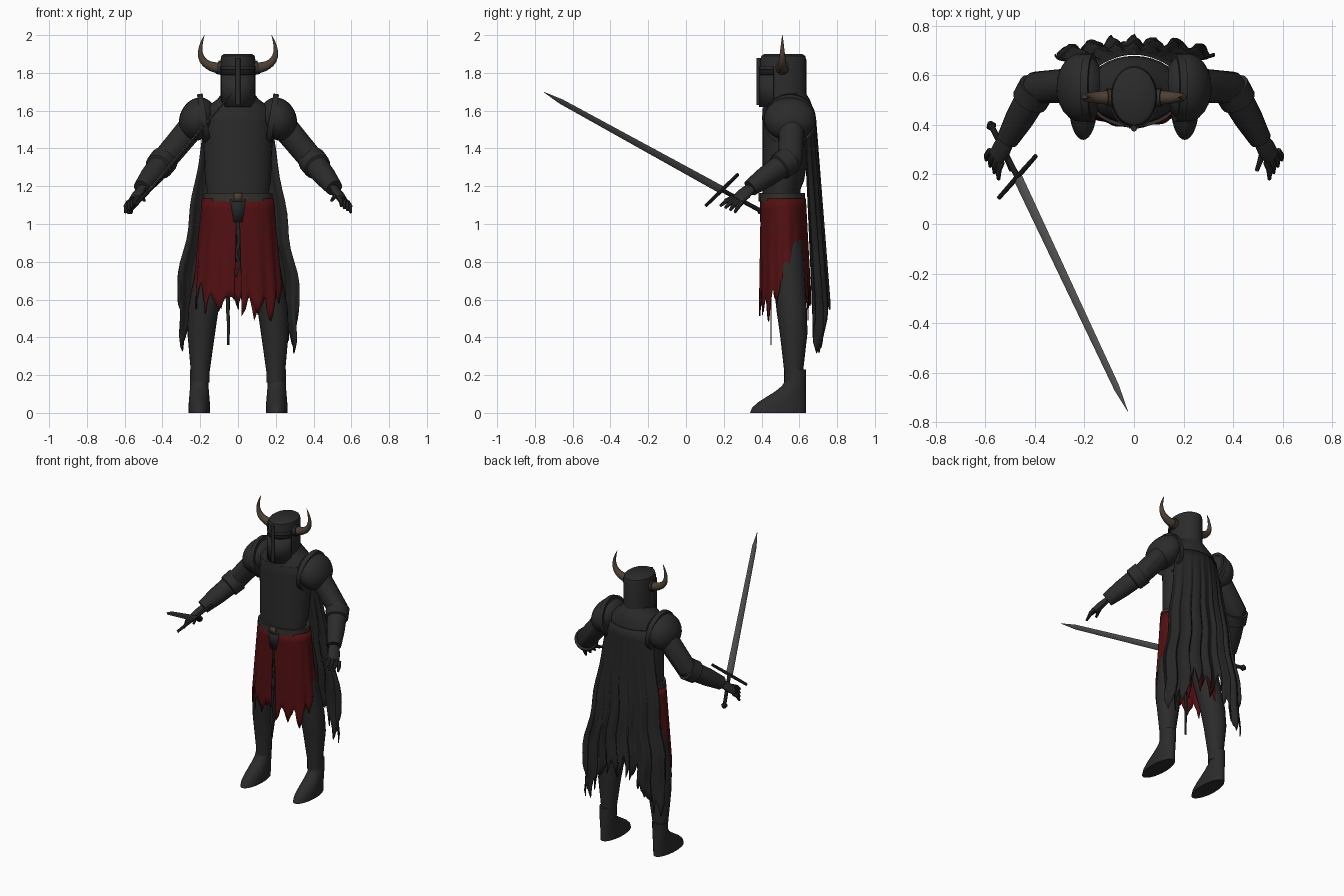
import bpy, bmesh, math, random
from mathutils import Vector

random.seed(4)
cube = bpy.data.objects.get("Cube")
if cube:
    bpy.data.objects.remove(cube, do_unlink=True)


def material(name, red, green=None, blue=None):
    """Flat colour; a single value gives a grey."""
    mat = bpy.data.materials.new(name)
    mat.use_nodes = True
    colour = (red, green or red, blue or red, 1)
    mat.diffuse_color = colour
    mat.node_tree.nodes["Principled BSDF"].inputs["Base Color"].default_value = colour
    return mat


ARMOUR = material("dark armour", .024)
CLOTH = material("black cloth", .019)
IRON = material("black iron", .01)
STEEL = material("grey steel", .1)
RED = material("dark red cloth", .085, .005, .006)
HORN = material("brown horn", .07, .05, .035)
LEATHER = material("belt leather", .035, .03, .025)


def finish(name, bm, mat, thickness=0, mirror=False):
    bmesh.ops.recalc_face_normals(bm, faces=bm.faces)
    mesh = bpy.data.meshes.new(name)
    bm.to_mesh(mesh)
    bm.free()
    mesh.materials.append(mat)
    mesh.shade_smooth()
    mesh.set_sharp_from_angle(angle=math.radians(40))
    ob = bpy.data.objects.new(name, mesh)
    bpy.context.collection.objects.link(ob)
    if thickness:
        solid = ob.modifiers.new("thickness", "SOLIDIFY")
        solid.thickness = thickness
        solid.offset = 0
    if mirror:
        ob.modifiers.new("both sides", "MIRROR").use_mirror_merge = False


def skin(name, rings, mat, mirror=False):
    """Closed solid through a list of equal point rings."""
    bm = bmesh.new()
    loops = [[bm.verts.new(point) for point in ring] for ring in rings]
    for low, high in zip(loops, loops[1:]):
        for i in range(len(low)):
            bm.faces.new((low[i - 1], low[i], high[i], high[i - 1]))
    bm.faces.new(loops[0])
    bm.faces.new(loops[-1])
    finish(name, bm, mat, mirror=mirror)


def circle(count):
    angles = [math.tau * i / count for i in range(count)]
    return [(math.cos(a), math.sin(a)) for a in angles]


def stack(name, layers, mat, x=0, y=.51, lean=0, mirror=False):
    """Level ellipses (z, x radius, y radius); lean 1 lines up fronts, -1 backs."""
    rings = [[(x + rx * c, y + ry * (s + lean), z) for c, s in circle(32)] for z, rx, ry in layers]
    skin(name, rings, mat, mirror)


def tube(name, path, mat, mirror=False, count=16, flat=1, up=Vector((0, 1, 0))):
    """Rings square to a path of (point, radius)."""
    points = [Vector(point) for point, radius in path]
    rings = []
    for i, (centre, (_, radius)) in enumerate(zip(points, path)):
        along = points[min(i + 1, len(points) - 1)] - points[max(i - 1, 0)]
        side = along.cross(up).normalized()
        top = side.cross(along).normalized()
        rings.append([centre + (side * c * flat + top * s) * radius for c, s in circle(count)])
    skin(name, rings, mat, mirror)


def sheet(name, surface, columns, rows, mat, thickness=.006):
    """Cloth or plate from surface(u, v), with u and v from 0 to 1."""
    bm = bmesh.new()
    grid = [[bm.verts.new(surface(i / columns, j / rows)) for j in range(rows + 1)]
            for i in range(columns + 1)]
    for a, b in zip(grid, grid[1:]):
        for j in range(rows):
            bm.faces.new((a[j], b[j], b[j + 1], a[j + 1]))
    finish(name, bm, mat, thickness)


def ragged(teeth, steps, size):
    """Zigzag of long and short teeth, with steps columns for each."""
    knots = [random.uniform(-size, size) / 2 + (size if k % 2 else -size) / 2 for k in range(teeth + 1)]
    edge = []
    for a, b in zip(knots, knots[1:]):
        edge += [a + (b - a) * i / steps + random.uniform(-size, size) / 8 for i in range(steps)]
    return edge + knots[-1:]


# Trunk
stack("cuirass", [(1.05, .165, .1), (1.18, .165, .1), (1.23, .175, .11), (1.35, .178, .12),
                  (1.5, .19, .135), (1.6, .18, .13)], ARMOUR, y=.405, lean=1)
stack("gorget", [(1.55, .19, .138), (1.61, .18, .134), (1.66, .11, .115), (1.7, .08, .09)], ARMOUR, y=.54)
stack("belt", [(1.12, .182, .12), (1.165, .182, .12)], LEATHER)
stack("hips", [(.8, .17, .09), (1.12, .16, .1)], IRON)
sheet("buckle", lambda u, v: (.04 * (u - .5), .388, 1.12 + .045 * v), 1, 1, HORN)
sheet("belt_tab", lambda u, v: ((u - .5) * (.085 - .04 * v), .395, 1.13 - .12 * v), 1, 1, CLOTH)

# Helmet with curved face plates
stack("helmet", [(1.62, .094, .122), (1.87, .092, .122), (1.89, .088, .116), (1.9, .075, .1)], ARMOUR, y=.515)
stack("nose_ridge", [(1.63, .012, .012), (1.88, .012, .012)], ARMOUR, y=.385)


def face_plate(name, low, high, gap, mat):
    def surface(u, v):
        turn = 2.3 * (u - .5)
        return (math.sin(turn) * (.094 + gap), .515 - math.cos(turn) * (.122 + gap), low + (high - low) * v)
    sheet(name, surface, 16, 1, mat)


face_plate("cheek_guard", 1.62, 1.79, .003, ARMOUR)
face_plate("eye_slit", 1.79, 1.815, .001, IRON)
face_plate("brow_band", 1.815, 1.835, .005, ARMOUR)

# Horns curve out and then up to a point
horn = []
for i in range(11):
    t = i / 10
    horn.append(((.085 + .115 * math.sin(2.2 * t), .51, 1.825 + .175 * t * t), .001 + .03 * (1 - t) ** .8))
tube("horns", horn, HORN, mirror=True)
tube("horn_collars", [((.085, .51, 1.825), .036), ((.11, .51, 1.83), .036)], LEATHER, mirror=True)

# Pauldrons: a dome leaning outward and a standing inner rim
bm = bmesh.new()
bmesh.ops.create_uvsphere(bm, u_segments=24, v_segments=16, radius=1)
for vert in bm.verts:
    x, y, z = vert.co
    vert.co = (.215 + .097 * x - .015 * z, .55 + .138 * y, 1.555 + .115 * z)
finish("pauldrons", bm, ARMOUR, mirror=True)
tube("pauldron_rims", [((.165, .55, 1.555), .138), ((.195, .55, 1.55), .138)], ARMOUR, mirror=True, count=32)

# Arms
shoulder, elbow = Vector((.24, .56, 1.52)), Vector((.39, .55, 1.34))
wrist, knuckles = Vector((.51, .34, 1.19)), Vector((.555, .27, 1.125))
tube("upper_arms", [(shoulder, .07), (elbow, .066), (elbow.lerp(wrist, .3), .06)], ARMOUR, mirror=True)
tube("forearms", [(elbow, .06), (elbow, .076), (elbow.lerp(wrist, .25), .074), (elbow.lerp(wrist, .27), .062),
                  (elbow.lerp(wrist, .6), .058), (wrist, .045)], ARMOUR, mirror=True)

# Hands: fingers fan out between the outer and inner ones
outer, inner = Vector((.578, .295, 1.115)), Vector((.535, .25, 1.14))
outer_tip, inner_tip = Vector((.596, .258, 1.06)), Vector((.546, .18, 1.095))
tube("palms", [(wrist, .034), (wrist.lerp(knuckles, .5), .042), (knuckles, .038)], ARMOUR, mirror=True,
     flat=.55, up=outer - inner)
for k in range(4):
    root, tip = outer.lerp(inner, k / 3), outer_tip.lerp(inner_tip, k / 3)
    bend = root.lerp(tip, .5) + Vector((.006, 0, .006))
    tube(f"fingers_{k + 1}", [(root, .015), (bend, .013), (tip, .007)], ARMOUR, mirror=True, count=8)
tube("thumbs", [(wrist.lerp(knuckles, .4), .016), ((.495, .215, 1.125), .008)], ARMOUR, mirror=True, count=8)

# Legs and boots
tube("legs", [((.11, .53, .9), .09), ((.185, .56, .54), .08), ((.195, .57, .42), .073),
              ((.2, .57, .22), .05), ((.2, .57, .16), .05)], ARMOUR, mirror=True, count=20)
boot = []
for i in range(9):
    t = i / 8
    instep = (1 + math.cos(math.pi * min(1, 1.3 * t))) / 2
    boot.append((.23 * t, .048 + .01 * instep, .055 + .093 * instep))
stack("boots", boot, ARMOUR, x=.205, y=.635, lean=-1, mirror=True)

# Torn skirt wrapped around from the front slit
skirt_edge = ragged(32, 4, .13)


def skirt(u, v):
    hem = .6 + skirt_edge[round(u * (len(skirt_edge) - 1))]
    z = 1.135 + (hem - 1.135) * v
    drop = min(1, 2 * (1.135 - z))
    slit = .03 + .05 * drop
    turn = slit + (math.tau - 2 * slit) * u
    fold = 1 + .025 * drop * math.sin(15 * turn)
    return (math.sin(turn) * (.187 + .045 * drop) * fold,
            .515 + .01 * drop - math.cos(turn) * (.117 + .015 * drop) * fold, z)


sheet("torn_skirt", skirt, len(skirt_edge) - 1, 10, RED)


# Dark strips hanging in the slit
def hanging_strip(name, x, y, low, wide):
    sway = ragged(6, 2, .012)
    sheet(name, lambda u, v: (x + (u - .5) * wide * (1 - .7 * v) + sway[round(12 * v)], y, 1.1 + (low - 1.1) * v),
          1, 12, CLOTH)


hanging_strip("front_strip", 0, .405, .72, .035)
hanging_strip("inner_strip", .02, .42, .6, .025)
hanging_strip("long_strip", -.05, .45, .36, .04)

# Cape with long folds, lowest towards its two sides
cape_edge = ragged(28, 4, .1)


def cape(u, v):
    q = 2 * u - 1
    hem = .62 - .27 * math.sin(math.pi * abs(q) ** 3) + cape_edge[round(u * (len(cape_edge) - 1))]
    z = 1.57 + (hem - 1.57) * v
    drop = min(1, 1.57 - z)
    fold = .016 * math.cos(24 * q) + .006 * math.sin(41 * q)
    sway = .012 * math.sin(17 * z + 2 * q)
    return (q * (.17 + .165 * drop) + sway * drop, .685 + .06 * drop - .065 * q * q + fold * drop, z)


sheet("torn_cape", cape, len(cape_edge) - 1, 16, CLOTH)

# Sword in the right hand, its blade a tapering diamond
pommel, guard, tip = Vector((-.575, .395, 1.07)), Vector((-.47, .19, 1.18)), Vector((-.025, -.755, 1.7))
along = (tip - guard).normalized()
across = Vector((.15, .17, .165)).normalized()
thin = along.cross(across) * .28
blade = []
for t, half in ((0, .026), (.9, .017), (1, .001)):
    centre = guard.lerp(tip, t)
    blade.append([centre + d * half for d in (across, thin, -across, -thin)])
skin("sword_blade", blade, STEEL)
tube("sword_guard", [(guard - across * .14, .009), (guard, .011), (guard + across * .14, .009)], IRON, count=10)
tube("sword_grip", [(guard, .012), (pommel, .012)], IRON, count=10)
tube("sword_pommel", [(pommel - along * .018, .01), (pommel, .021), (pommel + along * .018, .01)], IRON, count=12)
